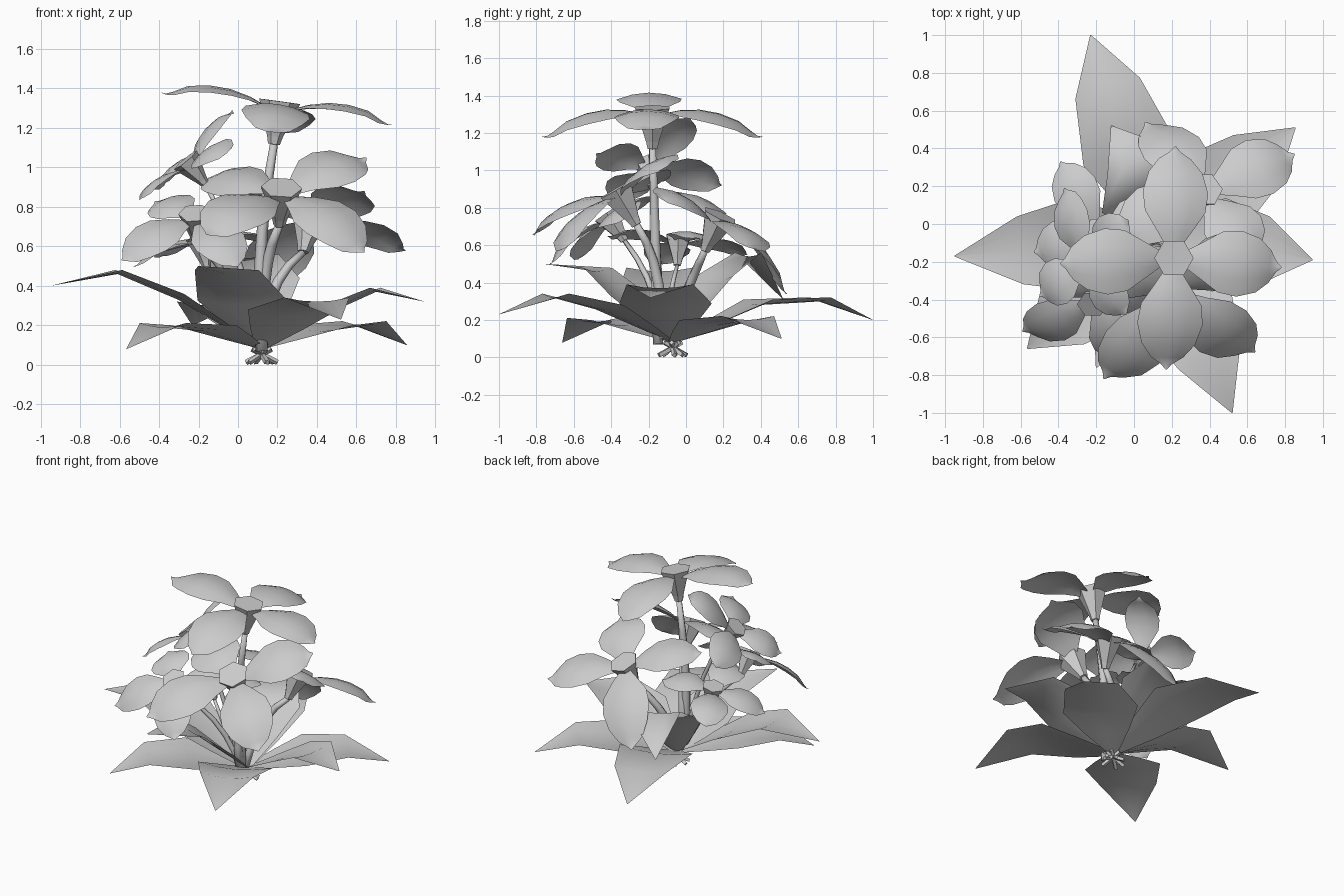
import bpy, bmesh, math
from mathutils import Vector as V

if "Cube" in bpy.data.objects:
    bpy.data.objects.remove(bpy.data.objects["Cube"])

grey = bpy.data.materials.new("plant grey")
grey.diffuse_color = (0.6, 0.6, 0.6, 1)
grey.use_nodes = True
grey.node_tree.nodes["Principled BSDF"].inputs["Base Color"].default_value = grey.diffuse_color


def finish(name, bm, smooth=True):
    mesh = bpy.data.meshes.new(name)
    bm.to_mesh(mesh)
    bm.free()
    mesh.materials.append(grey)
    for p in mesh.polygons:
        p.use_smooth = smooth
    obj = bpy.data.objects.new(name, mesh)
    bpy.context.collection.objects.link(obj)
    return obj


def loft(bm, rows):
    """Bridge rows of points into quads."""
    vr = [[bm.verts.new(p) for p in r] for r in rows]
    for a, b in zip(vr, vr[1:]):
        for i in range(len(a) - 1):
            bm.faces.new((a[i], b[i], b[i + 1], a[i + 1]))


def blade(bm, path, widths, up, droop):
    """Sheet along a path; edges sink by droop times the half width."""
    side = (path[-1] - path[0]).cross(up).normalized()
    n = side.cross(path[-1] - path[0]).normalized()
    cols = (-1, -0.5, 0, 0.5, 1)
    loft(bm, [[p + side * c * w / 2 - n * abs(c) ** 2 * w / 2 * droop
               for c in cols] for p, w in zip(path, widths)])


def tube(bm, pts, radii, sides):
    """Tapered prism along points, capped at both ends."""
    rings = []
    for i, p in enumerate(pts):
        d = (pts[min(i + 1, len(pts) - 1)] - pts[max(i - 1, 0)]).normalized()
        u = d.cross(V((0, 1, 0.01))).normalized()
        w = d.cross(u)
        rings.append([bm.verts.new(p + (u * math.cos(k * math.tau / sides)
                      + w * math.sin(k * math.tau / sides)) * radii[i])
                      for k in range(sides)])
    for a, b in zip(rings, rings[1:]):
        for k in range(sides):
            j = (k + 1) % sides
            bm.faces.new((a[k], a[j], b[j], b[k]))
    bm.faces.new(rings[0][::-1])
    bm.faces.new(rings[-1])


def flower(name, centre, tips, size, root, bend, tilt=None):
    c = V(centre)
    tips = [V(t) for t in tips]
    normal = (tips[2] - tips[0]).cross(tips[3] - tips[1])
    normal = (V(tilt) if tilt else normal).normalized()

    # Four broad petals that arch over and end in a small upturned point
    bm = bmesh.new()
    ts = (0, 0.15, 0.35, 0.55, 0.75, 0.88, 0.95, 1)
    ws = (0.26, 0.54, 0.92, 1, 0.82, 0.5, 0.16, 0.02)
    for t in tips:
        d = t - c
        start = c + (d - normal * d.dot(normal)).normalized() * 0.07 * size - normal * 0.02
        path = [start.lerp(t, s) + normal * d.length * (0.44 * s * (1 - s)
                - (0.025 if 0.8 < s < 1 else 0)) for s in ts]
        blade(bm, path, [w * 0.35 * size for w in ws], normal, 0.2)
    finish(name + "_petals", bm)

    # Six-sided cup under the petals
    bm = bmesh.new()
    foot = c - normal * 0.21 * size
    tube(bm, [foot, foot + normal * 0.04 * size, c + normal * 0.01],
         [0.03 * size, 0.04 * size, 0.105 * size], 6)
    finish(name + "_cup", bm, False)

    # Curved stem from the root to the cup
    bm = bmesh.new()
    a, m = V(root), V(bend)
    pts = [a * (1 - s) ** 2 + m * 2 * s * (1 - s) + foot * s * s
           for s in (0, 0.2, 0.4, 0.6, 0.8, 1)]
    r = 0.031 * size ** 2
    tube(bm, pts, [r, r, r, r * 0.92, r * 0.8, r * 0.65], 6)
    finish(name + "_stem", bm)


# Flowers: petal tips run counter-clockwise seen from the open side
flower("top_flower", (0.21, -0.18, 1.325),
       [(0.17, -0.77, 1.18), (0.78, -0.23, 1.22), (0.22, 0.41, 1.18), (-0.39, -0.21, 1.38)],
       1.0, (0.12, -0.15, 0.07), (0.08, -0.16, 0.55))
flower("front_flower", (0.22, -0.37, 0.89),
       [(-0.16, -0.82, 0.66), (0.64, -0.68, 0.57), (0.65, -0.07, 1.05), (-0.19, -0.13, 0.94)],
       1.0, (0.12, -0.13, 0.1), (0.11, -0.12, 0.5))
flower("back_flower", (0.37, 0.18, 0.75),
       [(0.64, -0.17, 0.88), (0.85, 0.37, 0.58), (0.06, 0.54, 0.34), (-0.09, -0.05, 0.86)],
       0.95, (0.13, -0.1, 0.1), (0.13, 0.03, 0.42), (0.2, 0.4, 0.9))
flower("left_flower", (-0.26, -0.2, 1.03),
       [(-0.50, -0.38, 0.84), (-0.04, -0.48, 1.09), (-0.03, 0.02, 1.29), (-0.37, 0.19, 0.92)],
       0.72, (0.1, -0.13, 0.1), (0.02, -0.14, 0.6))
flower("front_left_flower", (-0.22, -0.42, 0.76),
       [(-0.59, -0.57, 0.53), (0.0, -0.73, 0.50), (0.12, -0.3, 0.76), (-0.42, -0.2, 0.83)],
       0.78, (0.1, -0.13, 0.1), (0.03, -0.15, 0.4))
flower("low_left_flower", (-0.19, -0.04, 0.64),
       [(-0.53, -0.15, 0.50), (-0.1, -0.42, 0.65), (0.15, 0.06, 0.64), (-0.39, 0.33, 0.55)],
       0.72, (0.1, -0.11, 0.1), (-0.02, -0.1, 0.3))


# Big pointed leaves: base, rising middle, bend and tip
def leaf(name, bend, tip, mid_z, width=0.5, base=(0.12, -0.07, 0.08)):
    b, k, t = V(base), V(bend), V(tip)
    mid = b.lerp(k, 0.58)
    mid.z = mid_z
    bm = bmesh.new()
    blade(bm, [b, b.lerp(mid, 0.5), mid, k, t],
          [0.06, width * 0.6, width, width * 0.72, 0.005], V((0, 0, 1)), -0.12)
    finish(name, bm)
    # Short stalk stub under the leaf, slanting down past the middle
    bm = bmesh.new()
    d = V((t.x - b.x, t.y - b.y, 0)).normalized()
    tube(bm, [V((b.x, b.y, 0.012)) - d * 0.08, b + d * 0.05], [0.014, 0.014], 4)
    finish(name + "_stalk", bm, False)


leaf("west_leaf", (-0.61, -0.14, 0.46), (-0.95, -0.17, 0.40), 0.33)
leaf("east_leaf", (0.70, -0.14, 0.37), (0.945, -0.19, 0.32), 0.26)
leaf("north_leaf", (-0.14, 0.72, 0.30), (-0.23, 1.0, 0.20), 0.28)
leaf("south_east_leaf", (0.40, -0.70, 0.32), (0.52, -1.0, 0.23), 0.25, 0.5)
leaf("north_east_leaf", (0.64, 0.33, 0.20), (0.855, 0.51, 0.10), 0.17, 0.5)
leaf("south_west_leaf", (-0.38, -0.50, 0.19), (-0.565, -0.66, 0.08), 0.17, 0.5)
leaf("south_leaf", (-0.06, -0.48, 0.46), (-0.2, -0.76, 0.50), 0.30, 0.5)
leaf("inner_north_leaf", (0.03, 0.34, 0.54), (-0.12, 0.52, 0.31), 0.41, 0.52)
